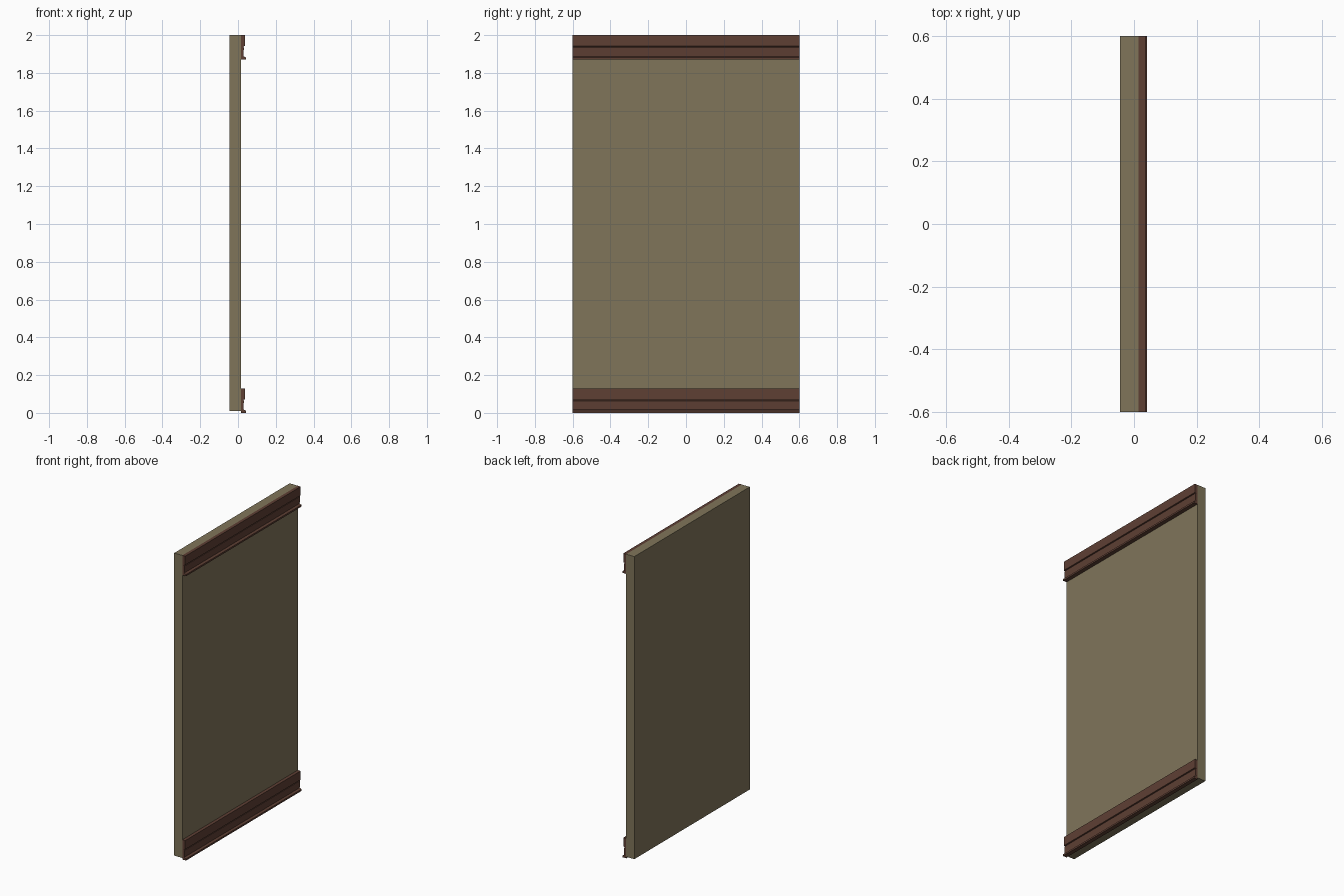
import bpy, bmesh

if "Cube" in bpy.data.objects:
    bpy.data.objects.remove(bpy.data.objects["Cube"])


def material(name, rgb):
    m = bpy.data.materials.new(name)
    m.diffuse_color = (*rgb, 1)
    m.use_nodes = True
    m.node_tree.nodes["Principled BSDF"].inputs["Base Color"].default_value = m.diffuse_color
    return m


def extrude_profile(name, pts, z0, mat):
    """Sweep an x/z outline along the full width of the wall."""
    bm = bmesh.new()
    face = bm.faces.new([bm.verts.new((x, -0.6, z + z0)) for x, z in pts])
    new = bmesh.ops.extrude_face_region(bm, geom=[face])["geom"]
    bmesh.ops.translate(bm, vec=(0, 1.2, 0),
                        verts=[v for v in new if isinstance(v, bmesh.types.BMVert)])
    bmesh.ops.recalc_face_normals(bm, faces=bm.faces)
    me = bpy.data.meshes.new(name)
    bm.to_mesh(me)
    bm.free()
    me.materials.append(mat)
    ob = bpy.data.objects.new(name, me)
    bpy.context.collection.objects.link(ob)
    return ob


plaster = material("khaki plaster", (0.216, 0.178, 0.102))
wood = material("dark brown wood", (0.112, 0.050, 0.034))

# Wall slab
extrude_profile("wall_panel", [(-0.044, 0.01), (0.015, 0.01), (0.015, 2.0), (-0.044, 2.0)], 0, plaster)

# Moulding: thick upper band, shadow groove, recessed lower band, projecting foot lip
moulding = [(0.015, 0), (0.042, 0), (0.042, 0.011), (0.034, 0.015), (0.029, 0.018),
            (0.031, 0.064), (0.028, 0.066), (0.028, 0.070), (0.036, 0.072),
            (0.036, 0.130), (0.015, 0.130)]
for name, z0 in (("baseboard", 0), ("crown_moulding", 1.87)):
    extrude_profile(name, moulding, z0, wood)
